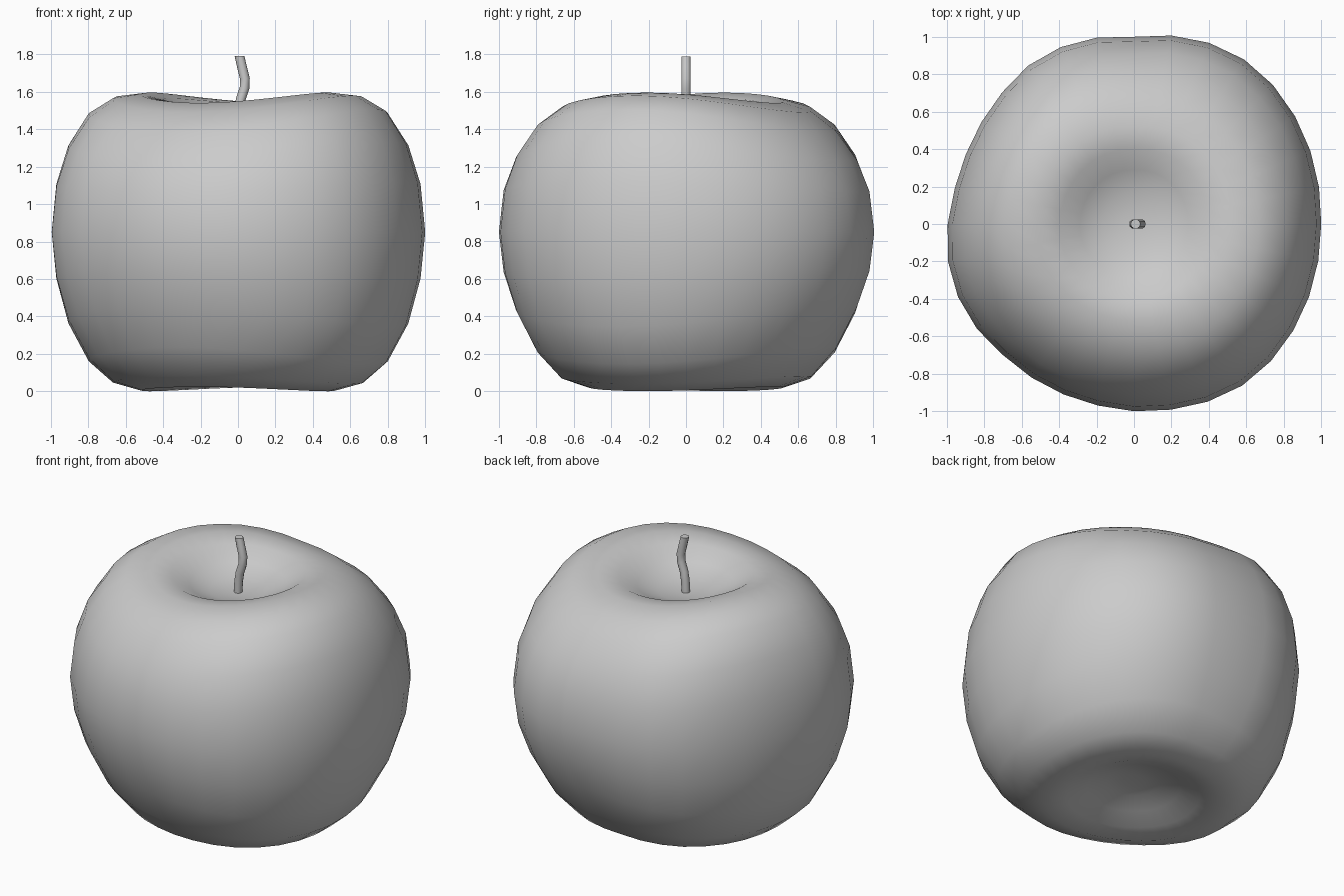
import bpy, bmesh, math
from mathutils import Vector

if "Cube" in bpy.data.objects:
    bpy.data.objects.remove(bpy.data.objects["Cube"])

grey = bpy.data.materials.new("plain_grey")
grey.diffuse_color = (0.6, 0.6, 0.6, 1)
grey.use_nodes = True
grey.node_tree.nodes["Principled BSDF"].inputs["Base Color"].default_value = grey.diffuse_color


def make_object(name, bm):
    bmesh.ops.recalc_face_normals(bm, faces=bm.faces[:])
    mesh = bpy.data.meshes.new(name)
    bm.to_mesh(mesh)
    bm.free()
    mesh.materials.append(grey)
    obj = bpy.data.objects.new(name, mesh)
    bpy.context.collection.objects.link(obj)
    bpy.ops.object.select_all(action='DESELECT')
    obj.select_set(True)
    bpy.context.view_layer.objects.active = obj
    return obj


def skin(bm, rings):
    for a, b in zip(rings, rings[1:]):
        n = len(a)
        for i in range(n):
            j = (i + 1) % n
            bm.faces.new((a[i], a[j], b[j], b[i]))


# Uneven outline seen from above: radius every 15 degrees
OUTLINE = [1.0, 1.01, 1.03, 1.05, 1.06, 1.035, 1.0, 1.02, 1.025, 0.995, 0.975, 0.97,
           0.995, 1.02, 1.015, 0.99, 0.985, 0.985, 1.0, 1.015, 1.04, 1.035, 1.02, 1.005]


def outline(angle):
    t = math.degrees(angle) / 15
    i = int(t)
    a, b = OUTLINE[i % 24], OUTLINE[(i + 1) % 24]
    return a + (b - a) * (t - i)


# Fruit profile from bottom dimple to top dimple: radius, height, two-lobed height swing
PROFILE = [
    (0.07, 0.14, 0), (0.16, 0.13, 0), (0.28, 0.09, 0), (0.40, 0.04, -0.005),
    (0.52, 0.012, -0.012), (0.67, 0.06, -0.02), (0.80, 0.19, -0.045), (0.91, 0.40, -0.055),
    (0.975, 0.62, -0.025), (1.0, 0.85, 0), (0.975, 1.09, 0.025), (0.91, 1.28, 0.05),
    (0.80, 1.445, 0.06), (0.67, 1.535, 0.045), (0.52, 1.568, 0.028), (0.40, 1.55, 0.015),
    (0.29, 1.485, 0.005), (0.17, 1.44, 0), (0.07, 1.43, 0)]
SIDES = 32
LOBE = math.radians(156)

bm = bmesh.new()
rings = []
for r, z, swing in PROFILE:
    ring = []
    for i in range(SIDES):
        a = 2 * math.pi * i / SIDES
        rr = r * (1 + (outline(a) - 1) * r)
        zz = z + swing * math.cos(2 * (a - LOBE))
        ring.append(bm.verts.new((rr * math.cos(a), rr * math.sin(a), zz)))
    rings.append(ring)
skin(bm, rings)
for ring, z in ((rings[0], 0.14), (rings[-1], 1.425)):
    tip = bm.verts.new((0, 0, z))
    for i in range(SIDES):
        bm.faces.new((ring[i], ring[(i + 1) % SIDES], tip))
make_object("fruit_body", bm)
bpy.ops.object.shade_smooth()

# Bent stem rising from the top dimple
PATH = [(0.0, 1.41), (0.005, 1.5), (0.015, 1.56), (0.035, 1.62), (0.037, 1.67), (0.022, 1.73), (0.008, 1.79)]
bm = bmesh.new()
rings = []
for k, (x, z) in enumerate(PATH):
    p, q = PATH[max(k - 1, 0)], PATH[min(k + 1, len(PATH) - 1)]
    across = Vector((q[1] - p[1], 0, p[0] - q[0])).normalized()
    if k == len(PATH) - 1:
        across = Vector((1, 0, 0))
    ring = []
    for i in range(10):
        a = 2 * math.pi * i / 10
        co = Vector((x, 0, z)) + across * 0.026 * math.cos(a) + Vector((0, 0.026 * math.sin(a), 0))
        ring.append(bm.verts.new(co))
    rings.append(ring)
skin(bm, rings)
bm.faces.new(rings[0])
bm.faces.new(rings[-1])
make_object("stem", bm)
bpy.ops.object.shade_smooth_by_angle(angle=math.radians(40))
